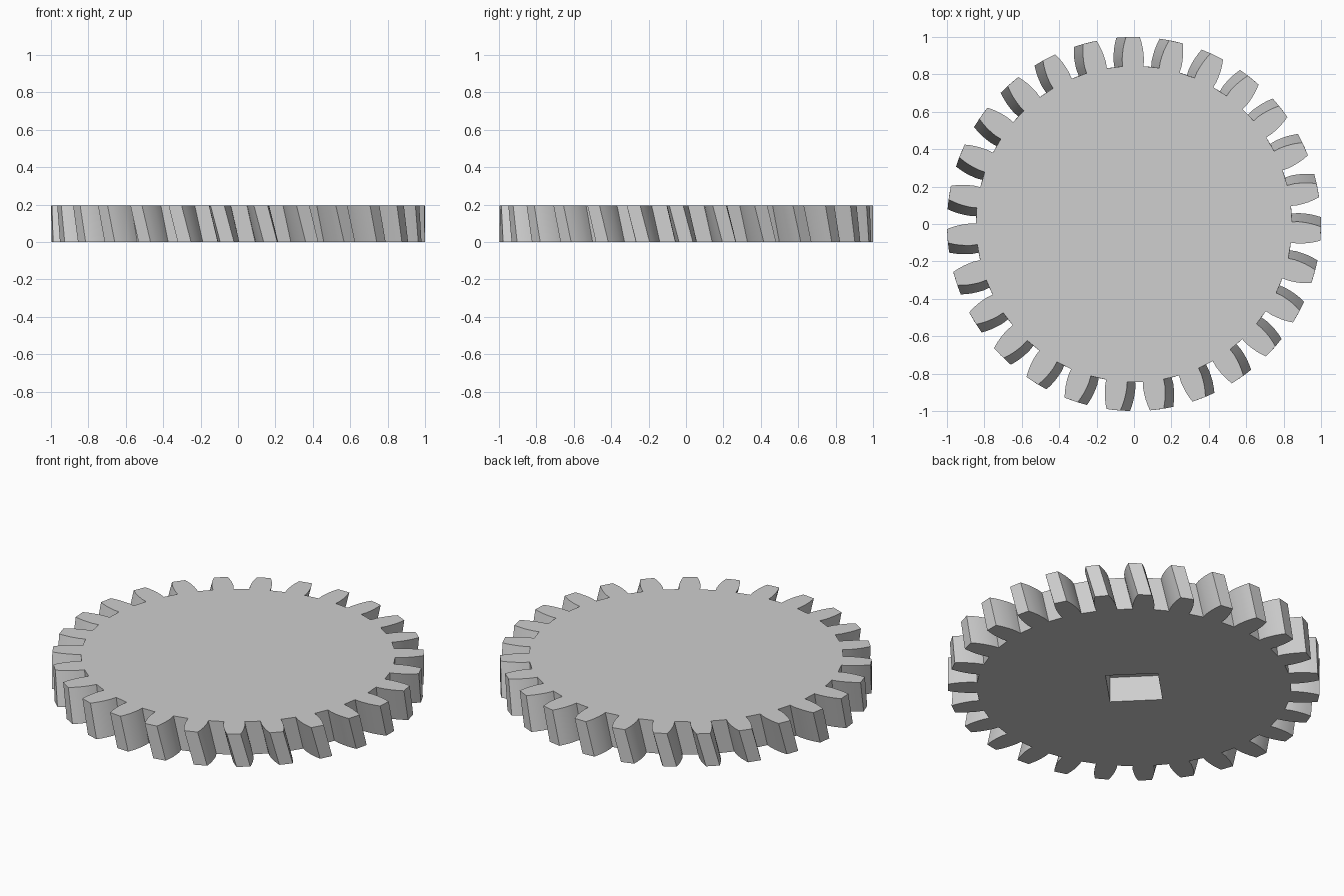
import bpy
import bmesh
from math import cos, sin, radians, tau

cube = bpy.data.objects.get("Cube")
if cube:
    bpy.data.objects.remove(cube)

TEETH = 27
HEIGHT = 0.195
TWIST = radians(-3)
POCKET_DEPTH = 0.15
# Tooth flank from root to tip: radius and half angle
FLANK = [(0.845, 0.066), (0.88, 0.0665), (0.91, 0.062), (0.94, 0.056),
         (0.97, 0.0475), (1.0, 0.037)]

# Plain grey metal
grey = bpy.data.materials.new("plain_grey")
grey.use_nodes = True
colour = (0.62, 0.62, 0.62, 1)
grey.diffuse_color = colour
grey.node_tree.nodes["Principled BSDF"].inputs["Base Color"].default_value = colour


def gear_outline(bm, z, turn):
    """One closed loop of tooth profile points at height z."""
    loop = []
    for i in range(TEETH):
        centre = tau * i / TEETH + turn
        tooth = [(r, -a) for r, a in FLANK] + [(r, a) for r, a in reversed(FLANK)]
        for r, a in tooth:
            loop.append(bm.verts.new((r * cos(centre + a), r * sin(centre + a), z)))
    return loop


# Helical gear body: the upper outline is turned against the lower one
bm = bmesh.new()
lower = gear_outline(bm, 0, 0)
upper = gear_outline(bm, HEIGHT, TWIST)
bm.faces.new(reversed(lower))
bm.faces.new(upper)
for i in range(len(lower)):
    j = (i + 1) % len(lower)
    bm.faces.new((lower[i], lower[j], upper[j], upper[i]))
bmesh.ops.recalc_face_normals(bm, faces=bm.faces)
mesh = bpy.data.meshes.new("helical_gear")
bm.to_mesh(mesh)
bm.free()
mesh.materials.append(grey)
gear = bpy.data.objects.new("helical_gear", mesh)
bpy.context.collection.objects.link(gear)

# Blind square shaft pocket in the underside, corners on the axes
bpy.ops.mesh.primitive_cylinder_add(vertices=4, radius=0.2, depth=2 * POCKET_DEPTH)
cutter = bpy.context.object
cutter.name = "pocket_cutter"
cutter.hide_render = True
cutter.data.materials.append(grey)
cut = gear.modifiers.new("shaft_pocket", 'BOOLEAN')
cut.operation = 'DIFFERENCE'
cut.solver = 'EXACT'
cut.object = cutter

bpy.ops.object.select_all(action='DESELECT')
gear.select_set(True)
bpy.context.view_layer.objects.active = gear
bpy.ops.object.modifier_apply(modifier=cut.name)
bpy.data.objects.remove(cutter)

# Smooth flanks with crisp rims
bpy.ops.object.shade_smooth_by_angle(angle=radians(25))
